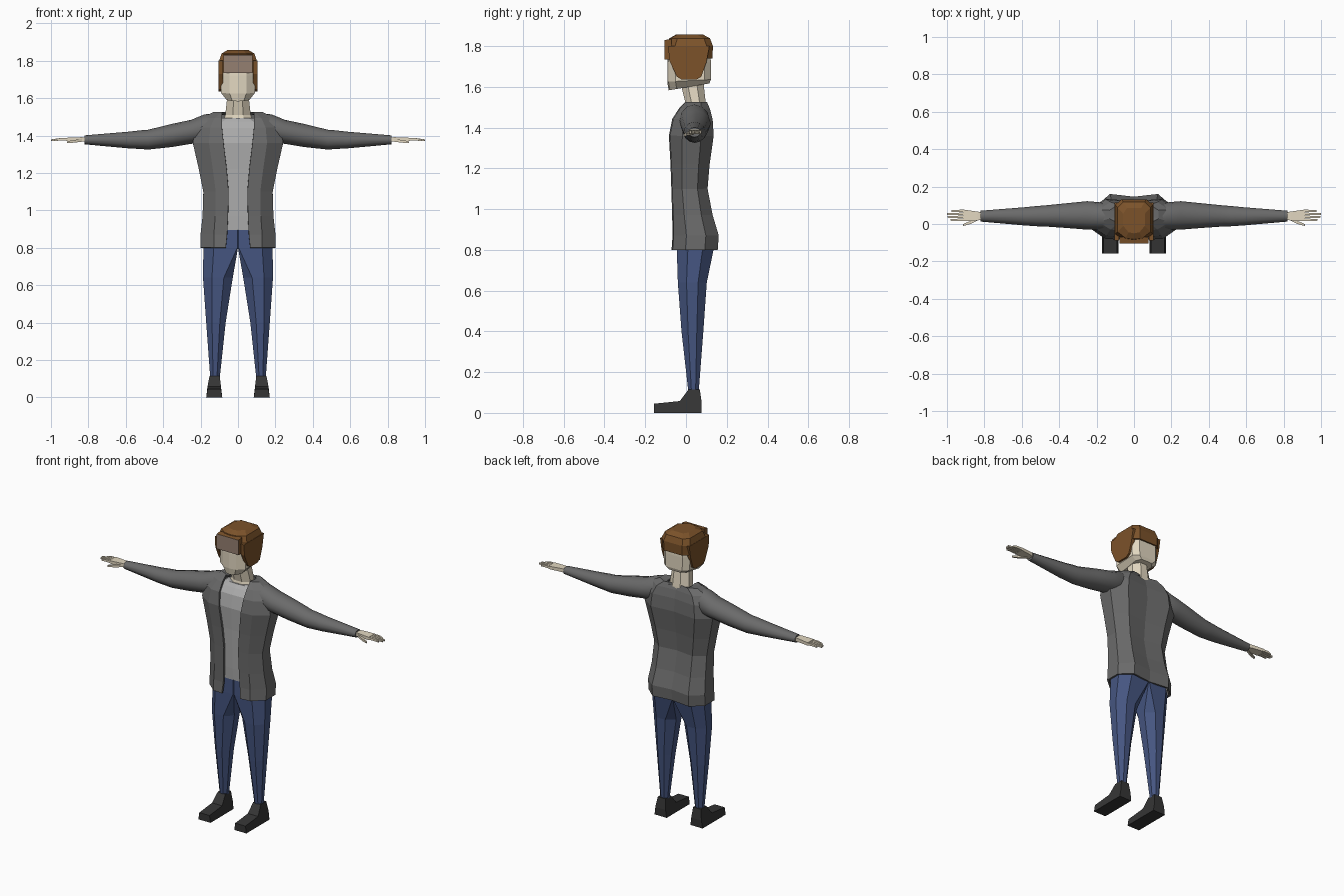
import bpy, bmesh, math

if "Cube" in bpy.data.objects:
    bpy.data.objects.remove(bpy.data.objects["Cube"])


def material(name, rgb):
    m = bpy.data.materials.new(name)
    m.diffuse_color = (*rgb, 1)
    m.use_nodes = True
    m.node_tree.nodes["Principled BSDF"].inputs["Base Color"].default_value = m.diffuse_color
    return m


SKIN = material("skin", (0.76, 0.68, 0.53))
HAIR = material("brown_hair", (0.20, 0.085, 0.023))
FRINGE = material("fringe_taupe", (0.30, 0.215, 0.165))
JACKET = material("jacket_grey", (0.145, 0.145, 0.145))
SHIRT = material("shirt_grey", (0.42, 0.42, 0.42))
DENIM = material("denim_blue", (0.061, 0.093, 0.22))
SHOE = material("shoe_black", (0.036, 0.036, 0.036))


def finish(name, bm, mat, mirror=False, smooth=0, recalc=True):
    if recalc:
        bmesh.ops.recalc_face_normals(bm, faces=bm.faces)
    me = bpy.data.meshes.new(name)
    bm.to_mesh(me)
    bm.free()
    me.materials.append(mat)
    ob = bpy.data.objects.new(name, me)
    bpy.context.collection.objects.link(ob)
    if mirror:
        ob.modifiers.new("mirror", 'MIRROR').use_mirror_merge = False
    if smooth:
        bpy.ops.object.select_all(action='DESELECT')
        ob.select_set(True)
        bpy.context.view_layer.objects.active = ob
        bpy.ops.object.shade_smooth_by_angle(angle=math.radians(smooth))
    return ob


def loft(bm, rings, closed=True, caps=True):
    """Skin a list of point rings with quads."""
    vs = [[bm.verts.new(p) for p in r] for r in rings]
    n = len(rings[0])
    for a, b in zip(vs, vs[1:]):
        for i in range(n if closed else n - 1):
            j = (i + 1) % n
            bm.faces.new((a[i], a[j], b[j], b[i]))
    if closed and caps:
        bm.faces.new(vs[0])
        bm.faces.new(vs[-1])


def torso_ring(z, xi, w, yf, yb):
    """Open ring: right front edge, around the back, to left front edge."""
    d = yb - yf
    half = [(xi, yf), (max(xi, .65 * w), yf + .005), (w, yf + .3 * d),
            (w, yf + .72 * d), (.65 * w, yb), (0, yb - .015)]
    return [(x, y, z) for x, y in half] + [(-x, y, z) for x, y in half[-2::-1]]


# z, opening half-width, half-width, front y, back y
BODY = [(.80, .065, .195, -.065, .15), (.87, .058, .195, -.06, .155),
        (.97, .053, .184, -.062, .125), (1.10, .05, .18, -.066, .10),
        (1.22, .06, .204, -.07, .11), (1.36, .077, .236, -.078, .13),
        (1.44, .085, .225, -.062, .125), (1.49, .085, .19, -.03, .112),
        (1.52, .085, .13, 0, .10), (1.515, .075, .08, .02, .095)]

# Open jacket
bm = bmesh.new()
loft(bm, [torso_ring(*r) for r in BODY], closed=False)
jacket = finish("jacket", bm, JACKET)
sol = jacket.modifiers.new("cloth", 'SOLIDIFY')
sol.thickness, sol.offset = .012, 0

# Shirt inside the jacket
bm = bmesh.new()
shirt = [(.895, 0, .17, -.05, .115)]
shirt += [(z, 0, w * .9, yf + .008, yb - .02) for z, _, w, yf, yb in BODY[2:7]]
shirt += [(1.475, 0, .125, -.03, .09), (1.495, 0, .085, -.012, .085)]
rings = []
for r in shirt:
    rings.append(torso_ring(*r)[:-1])
loft(bm, rings)
finish("shirt", bm, SHIRT)

# Sleeves: x, centre y, centre z, radius y, radius z
bm = bmesh.new()
SLEEVE = [(.11, .038, 1.455, .062, .065), (.18, .042, 1.435, .074, .078),
          (.25, .046, 1.42, .076, .064), (.35, .045, 1.401, .067, .062),
          (.48, .043, 1.378, .056, .053), (.52, .042, 1.378, .054, .05),
          (.58, .041, 1.376, .049, .045), (.82, .042, 1.377, .029, .024)]
loft(bm, [[(x, cy + ry * math.cos(i * math.tau / 12),
            cz + rz * math.sin(i * math.tau / 12)) for i in range(12)]
          for x, cy, cz, ry, rz in SLEEVE])
finish("sleeves", bm, JACKET, mirror=True, smooth=35)


def bar(bm, sections):
    """Tapered box through (x, y, z, half y, half z) sections."""
    loft(bm, [[(x, y - a, z - b), (x, y + a, z - b), (x, y + a, z + b),
               (x, y - a, z + b)] for x, y, z, a, b in sections])


# Hands: palm, four fingers and a thumb
bm = bmesh.new()
bar(bm, [(.80, .042, 1.378, .018, .012), (.84, .043, 1.38, .024, .011),
         (.915, .046, 1.379, .031, .009)])
for y, tip in ((.022, .98), (.038, .997), (.054, 1.0), (.070, .975)):
    bar(bm, [(.905, y, 1.379, .0065, .0075), (.95, y, 1.380, .006, .0065),
             (tip, y, 1.375, .0045, .0045)])
bar(bm, [(.835, .028, 1.375, .009, .008), (.875, .008, 1.369, .008, .007),
         (.915, -.006, 1.364, .005, .005)])
finish("hands", bm, SKIN, mirror=True)


def octagon(z, x0, x1, yf, yb, ci=.3, co=.3):
    """Chamfered rectangle; ci and co set inner and outer chamfers."""
    w, d = x1 - x0, yb - yf
    return [(x0 + ci * w, yf, z), (x1 - co * w, yf, z),
            (x1, yf + co * d, z), (x1, yb - co * d, z),
            (x1 - co * w, yb, z), (x0 + ci * w, yb, z),
            (x0, yb - ci * d, z), (x0, yf + ci * d, z)]


# Trouser legs, joined at the hips
bm = bmesh.new()
loft(bm, [octagon(.92, 0, .165, -.045, .10, .01),
          octagon(.80, 0, .185, -.045, .135, .02),
          octagon(.64, .028, .187, -.04, .102),
          octagon(.40, .066, .17, -.022, .085),
          octagon(.10, .098, .148, .012, .062)])
finish("trousers", bm, DENIM, mirror=True)


def extrude_profile(bm, yz, x0, x1):
    loft(bm, [[(x, y, z) for y, z in yz] for x in (x0, x1)])


# Shoes with a narrow ankle
bm = bmesh.new()
extrude_profile(bm, [(-.158, 0), (-.158, .045), (-.03, .058), (.012, .115),
                     (.068, .115), (.077, .05), (.075, 0)], .084, .170)
for v in bm.verts:
    if v.co.z > .1:
        v.co.x = .098 if v.co.x < .12 else .152
    elif v.co.z > .03:
        v.co.x += .007 if v.co.x < .12 else -.007
finish("shoes", bm, SHOE, mirror=True)

# Neck leaning forward
bm = bmesh.new()
loft(bm, [octagon(1.46, -.085, .085, -.01, .10),
          octagon(1.51, -.068, .068, .0, .098),
          octagon(1.63, -.055, .055, -.03, .085)])
finish("neck", bm, SKIN)


def head_ring(z, w, yf, yb, tilt=0):
    """Ring with a shallow ridge at the front; tilt raises the back."""
    half = [(.5 * w, yf + .006), (w, yf + .04), (w, yb - .03), (.65 * w, yb)]
    pts = [(0, yf)] + half + [(-x, y) for x, y in reversed(half)]
    return [(x, y, z + tilt * (y - yf)) for x, y in pts]


# Head
bm = bmesh.new()
loft(bm, [head_ring(1.583, .06, -.085, .115, .17),
          head_ring(1.625, .09, -.092, .122, .05),
          head_ring(1.72, .092, -.092, .122), head_ring(1.80, .09, -.088, .118)])
finish("head", bm, SKIN)

# Hair cap
bm = bmesh.new()
loft(bm, [head_ring(1.738, .099, -.094, .130), head_ring(1.80, .101, -.094, .132),
          head_ring(1.838, .088, -.082, .118), head_ring(1.856, .058, -.05, .085)])
finish("hair_cap", bm, HAIR)

# Hair over the ears
bm = bmesh.new()
extrude_profile(bm, [(-.087, 1.80), (-.082, 1.73), (-.045, 1.65), (-.02, 1.635),
                     (.05, 1.635), (.075, 1.65), (.1, 1.72), (.115, 1.80)],
                .080, .103)
finish("side_hair", bm, HAIR, mirror=True)

# Fringe block with a paler front
bm = bmesh.new()
extrude_profile(bm, [(-.105, 1.735), (-.105, 1.83), (-.07, 1.835), (-.07, 1.735)],
                -.077, .077)
fringe = finish("fringe", bm, HAIR)
fringe.data.materials.append(FRINGE)
for f in fringe.data.polygons:
    f.material_index = int(f.normal.y < -.5)
